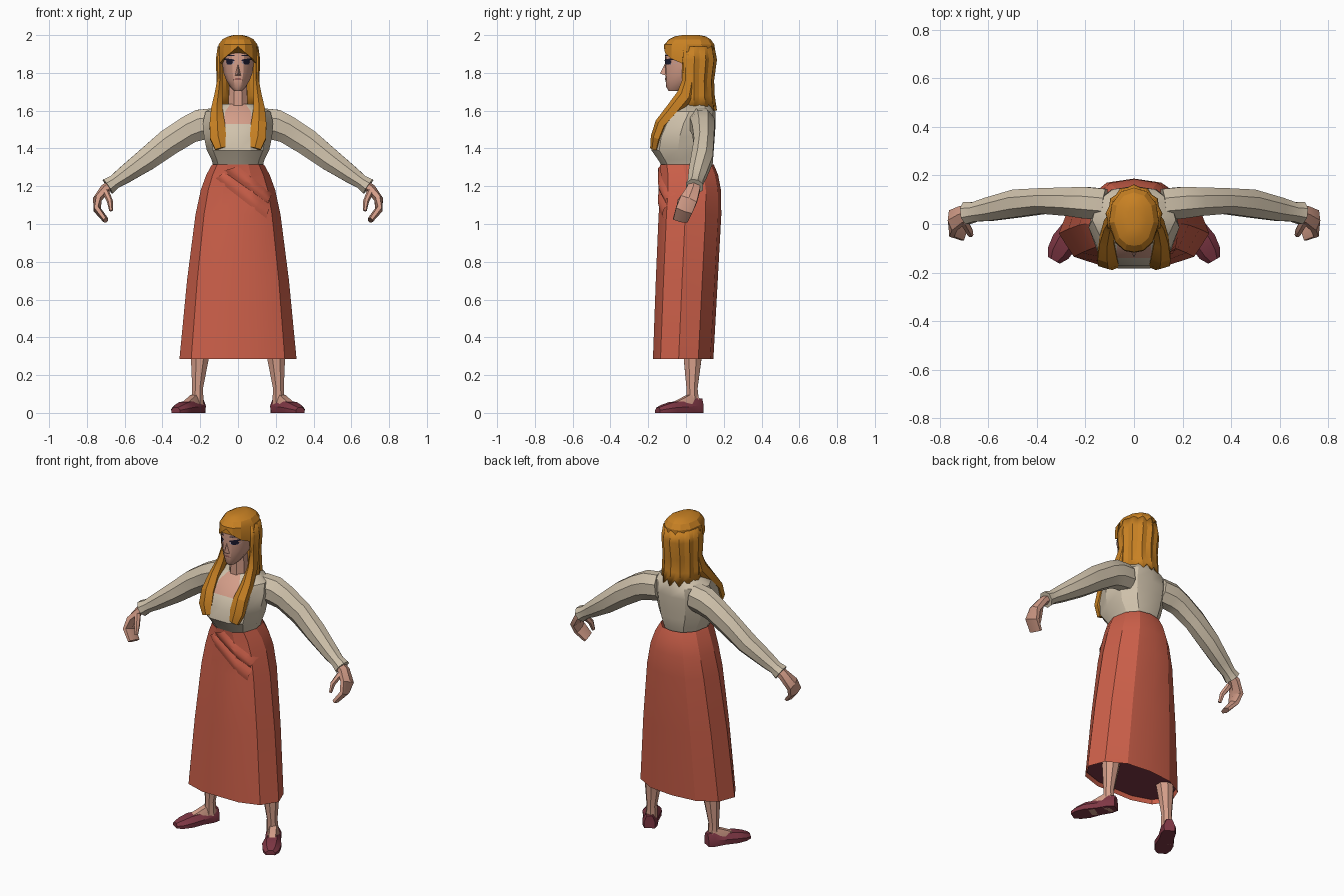
import bpy
import bmesh
import math
from mathutils import Vector
from mathutils.bvhtree import BVHTree

cube = bpy.data.objects.get("Cube")
if cube:
    bpy.data.objects.remove(cube)


def material(name, *rgb):
    m = bpy.data.materials.new(name)
    m.use_nodes = True
    m.diffuse_color = (*rgb, 1)
    m.node_tree.nodes["Principled BSDF"].inputs["Base Color"].default_value = (*rgb, 1)
    return m


SKIN = material("skin", .66, .34, .25)
HAIR = material("ginger hair", .58, .22, .017)
BLOUSE = material("cream cloth", .63, .54, .41)
SKIRT = material("brick red cloth", .60, .115, .067)
SHOE = material("maroon leather", .21, .038, .058)
DARK = material("dark navy", .01, .01, .028)
LILAC = material("eye lilac", .35, .33, .45)
LIP = material("lip", .33, .12, .1)

# Half outlines of the body and head sections, front to back
BODY = [(0, -1), (.4, -1), (.8, -.75), (1, -.15), (.87, .5), (.5, .9), (0, 1)]
ROUND = [(0, -1), (.35, -.95), (.7, -.7), (.96, -.1), (.85, .5), (.5, .87), (0, 1)]


def build(name, verts, faces, mat, angle=30):
    me = bpy.data.meshes.new(name)
    me.from_pydata([tuple(v) for v in verts], [], faces)
    bm = bmesh.new()
    bm.from_mesh(me)
    bmesh.ops.recalc_face_normals(bm, faces=bm.faces)
    bm.to_mesh(me)
    bm.free()
    me.materials.append(mat)
    ob = bpy.data.objects.new(name, me)
    bpy.context.collection.objects.link(ob)
    bpy.ops.object.select_all(action='DESELECT')
    ob.select_set(True)
    bpy.context.view_layer.objects.active = ob
    bpy.ops.object.shade_smooth_by_angle(angle=math.radians(angle))
    return ob


def skin_rows(name, rows, mat, closed=True, caps=True, angle=30):
    """Join rows of points into one surface."""
    n = len(rows[0])
    faces = [(i * n + j, i * n + (j + 1) % n, (i + 1) * n + (j + 1) % n, (i + 1) * n + j)
             for i in range(len(rows) - 1) for j in range(n if closed else n - 1)]
    if caps:
        faces += [tuple(range(n)), tuple(range((len(rows) - 1) * n, len(rows) * n))]
    return build(name, [p for r in rows for p in r], faces, mat, angle)


def section(half, z, rx, front, back):
    ring = half + [(-x, y) for x, y in reversed(half[1:-1])]
    return [(x * rx, (front + back) / 2 + y * (back - front) / 2, z) for x, y in ring]


def loft(name, half, levels, mat, **kw):
    return skin_rows(name, [section(half, *lv) for lv in levels], mat, **kw)


def tube(name, path, axis, mat, side=1, sides=8, angle=30):
    """Path entries: x, y, z, radius along axis, radius across."""
    pts = [Vector((p[0] * side, p[1], p[2])) for p in path]
    rows = []
    for i, p in enumerate(path):
        d = (pts[min(i + 1, len(pts) - 1)] - pts[max(i - 1, 0)]).normalized()
        a = Vector(axis)
        a = (a - d * a.dot(d)).normalized()
        b = d.cross(a)
        turns = [math.tau * (k + .5) / sides for k in range(sides)]
        rows.append([pts[i] + a * p[3] * math.cos(t) + b * p[4] * math.sin(t) for t in turns])
    return skin_rows(name, rows, mat, angle=angle)


def surface_of(ob):
    me = ob.data
    return BVHTree.FromPolygons([v.co for v in me.vertices], [p.vertices for p in me.polygons])


def front_point(tree, x, z, lift):
    hit = tree.ray_cast(Vector((x, -1, z)), Vector((0, 1, 0)))[0]
    return (x, (hit.y if hit else -.1) - lift, z)


def plate(name, tree, corners, lift, mat, ridge=False, cols=10, rows=4):
    """Patch laid on the front; corners run round as (x, z)."""
    a, b, c, d = [Vector(p) for p in corners]
    grid = []
    for r in range(rows + 1):
        v = r / rows
        up = lift * math.sin(math.pi * v) if ridge else lift
        line = [a.lerp(b, u / cols).lerp(d.lerp(c, u / cols), v) for u in range(cols + 1)]
        grid.append([front_point(tree, p.x, p.y, up) for p in line])
    return skin_rows(name, grid, mat, closed=False, caps=False)


def oval(name, tree, x, z, rx, rz, lift, mat):
    rim = [(x + rx * math.cos(math.tau * k / 12), z + rz * math.sin(math.tau * k / 12))
           for k in range(12)]
    pts = [front_point(tree, px, pz, lift) for px, pz in rim + [(x, z)]]
    return build(name, pts, [(k, (k + 1) % 12, 12) for k in range(12)], mat)


# Skirt with a closed inside and diagonal wrap folds
skirt = loft("skirt", BODY, [(.285, .31, -.175, .145), (.7, .27, -.16, .168),
                             (1.05, .225, -.145, .187), (1.18, .197, -.135, .185),
                             (1.26, .168, -.133, .17), (1.315, .138, -.137, .147)],
             SKIRT, caps=False, angle=24)
build("skirt_underside", section(BODY, .31, .3, -.168, .14), [tuple(range(12))], SHOE)
cloth = surface_of(skirt)
plate("upper_wrap_fold", cloth, [(-.08, 1.28), (.16, 1.11), (.18, 1.16), (0, 1.305)],
      .014, SKIRT, ridge=True)
plate("lower_wrap_fold", cloth, [(-.12, 1.24), (.15, 1.03), (.17, 1.1), (-.07, 1.275)],
      .010, SKIRT, ridge=True)

# Blouse body with square neckline of bare skin
blouse = loft("blouse", BODY, [(1.28, .122, -.11, .12), (1.34, .14, -.148, .14),
                               (1.39, .165, -.183, .147), (1.46, .18, -.172, .152),
                               (1.53, .187, -.14, .157), (1.595, .172, -.085, .155),
                               (1.635, .1, -.035, .135)], BLOUSE)
blouse.data.materials.append(SKIN)
for f in blouse.data.polygons:
    if f.center.z > 1.53 and abs(f.center.x) < .06 and f.center.y < -.02:
        f.material_index = 1

# Neck and head
tube("neck", [(0, .02, 1.56, .075, .07), (0, .01, 1.64, .055, .058),
              (0, .01, 1.78, .048, .052)], (1, 0, 0), SKIN)
head = loft("head", ROUND, [(1.705, .022, -.092, -.03), (1.725, .042, -.105, .03),
                            (1.76, .064, -.108, .06), (1.8, .08, -.11, .1),
                            (1.86, .088, -.112, .12), (1.92, .09, -.108, .12),
                            (1.97, .055, -.06, .08)], SKIN)
face = surface_of(head)
build("nose", [(0, -.108, 1.855), (0, -.137, 1.797), (-.016, -.106, 1.785),
               (.016, -.106, 1.785)], [(0, 1, 2), (0, 3, 1), (1, 3, 2)], SKIN, 60)
plate("mouth", face, [(-.02, 1.762), (.02, 1.762), (.014, 1.772), (-.014, 1.772)], .003, LIP)

# Hair cap whose front edge sweeps down from the parting
cap = loft("hair_cap", ROUND, [(1.94, .11, -.118, .15), (1.95, .107, -.115, .15),
                               (1.978, .085, -.09, .13), (1.993, .055, -.06, .105),
                               (2, .025, -.02, .07)], HAIR, caps=True, angle=20)
for v in cap.data.vertices[:12]:
    v.co.z -= .085 * min(1, abs(v.co.x) / .1) if v.co.y < 0 else .1

# Back hair: pleated curtain with jagged ends
levels = [(1.94, .102, .145), (1.87, .112, .158), (1.76, .108, .143),
          (1.68, .112, .146), (1.6, .112, .158)]
curtain = []
for i, (z, rx, back) in enumerate(levels):
    row = []
    for k in range(17):
        t = math.radians(-112 + 14 * k)
        r = 1 - .08 * (k % 2)
        jag = .035 * (k % 2) if i == 4 else 0
        row.append((rx * r * math.sin(t), .03 + (back - .03) * r * math.cos(t), z + jag))
    curtain.append(row)
back_hair = skin_rows("back_hair", curtain, HAIR, closed=False, caps=False, angle=20)
thick = back_hair.modifiers.new("thickness", 'SOLIDIFY')
thick.thickness = .012
thick.offset = 0

for s, side in ((1, "left"), (-1, "right")):
    # Eye and brow
    oval(side + "_eye", face, s * .046, 1.857, .027, .014, .002, LILAC)
    oval(side + "_iris", face, s * .045, 1.857, .018, .014, .004, DARK)
    plate(side + "_lash", face, [(s * .016, 1.862), (s * .074, 1.868), (s * .07, 1.878),
                                 (s * .022, 1.871)], .005, DARK)
    plate(side + "_brow", face, [(s * .018, 1.889), (s * .072, 1.89), (s * .07, 1.896),
                                 (s * .018, 1.896)], .004, DARK)

    # Long lock falling forward over the chest
    tube(side + "_front_lock", [(.093, .01, 1.9, .014, .03), (.096, .015, 1.76, .017, .035),
                                (.103, -.005, 1.68, .024, .045), (.112, -.07, 1.6, .035, .04),
                                (.11, -.13, 1.53, .046, .035), (.106, -.157, 1.46, .05, .03),
                                (.09, -.168, 1.4, .036, .022)], (1, 0, 0), HAIR, s, 6, 20)

    # Sleeve with a flared cuff
    tube(side + "_sleeve", [(.12, .08, 1.535, .07, .085), (.2, .088, 1.525, .07, .088),
                            (.26, .092, 1.5, .064, .08), (.37, .095, 1.43, .057, .076),
                            (.48, .085, 1.345, .062, .066), (.6, .06, 1.26, .052, .05),
                            (.655, .05, 1.222, .043, .04), (.69, .045, 1.198, .05, .048)],
         (0, 1, 0), BLOUSE, s)

    # Curled hand and thumb
    tube(side + "_hand", [(.65, .045, 1.225, .03, .026), (.705, .04, 1.185, .04, .026),
                          (.745, .015, 1.13, .052, .024), (.745, -.01, 1.075, .052, .021),
                          (.7, -.03, 1.02, .045, .016)], (0, 1, 0), SKIN, s, 6)
    tube(side + "_thumb", [(.7, .01, 1.17, .018, .018), (.678, -.03, 1.12, .018, .016),
                           (.672, -.045, 1.07, .011, .01)], (0, 1, 0), SKIN, s, 6)

    # Leg
    tube(side + "_leg", [(.215, .035, .04, .036, .036), (.214, .032, .13, .031, .032),
                         (.203, .035, .28, .05, .05), (.16, .03, .6, .07, .07)],
         (1, 0, 0), SKIN, s)

    # Foot and shoe, turned outward
    def footwear(name, cuts, mat):
        ahead, across = Vector((s * .5, -.86, 0)), Vector((.86, s * .5, 0))
        heel = Vector((s * .205, .065, 0))
        outline = [(-1, 0), (1, 0), (1.05, .5), (.55, 1), (-.55, 1), (-1.05, .5)]
        rows = [[heel + ahead * t + across * w * u + Vector((0, 0, h * v)) for u, v in outline]
                for t, w, h in cuts]
        skin_rows(name, rows, mat)

    footwear(side + "_shoe", [(-.015, .03, .075), (.02, .042, .08), (.09, .042, .062),
                              (.16, .053, .058), (.215, .046, .042), (.25, .026, .028)], SHOE)
    footwear(side + "_foot", [(.01, .03, .1), (.06, .034, .095), (.14, .034, .06)], SKIN)
